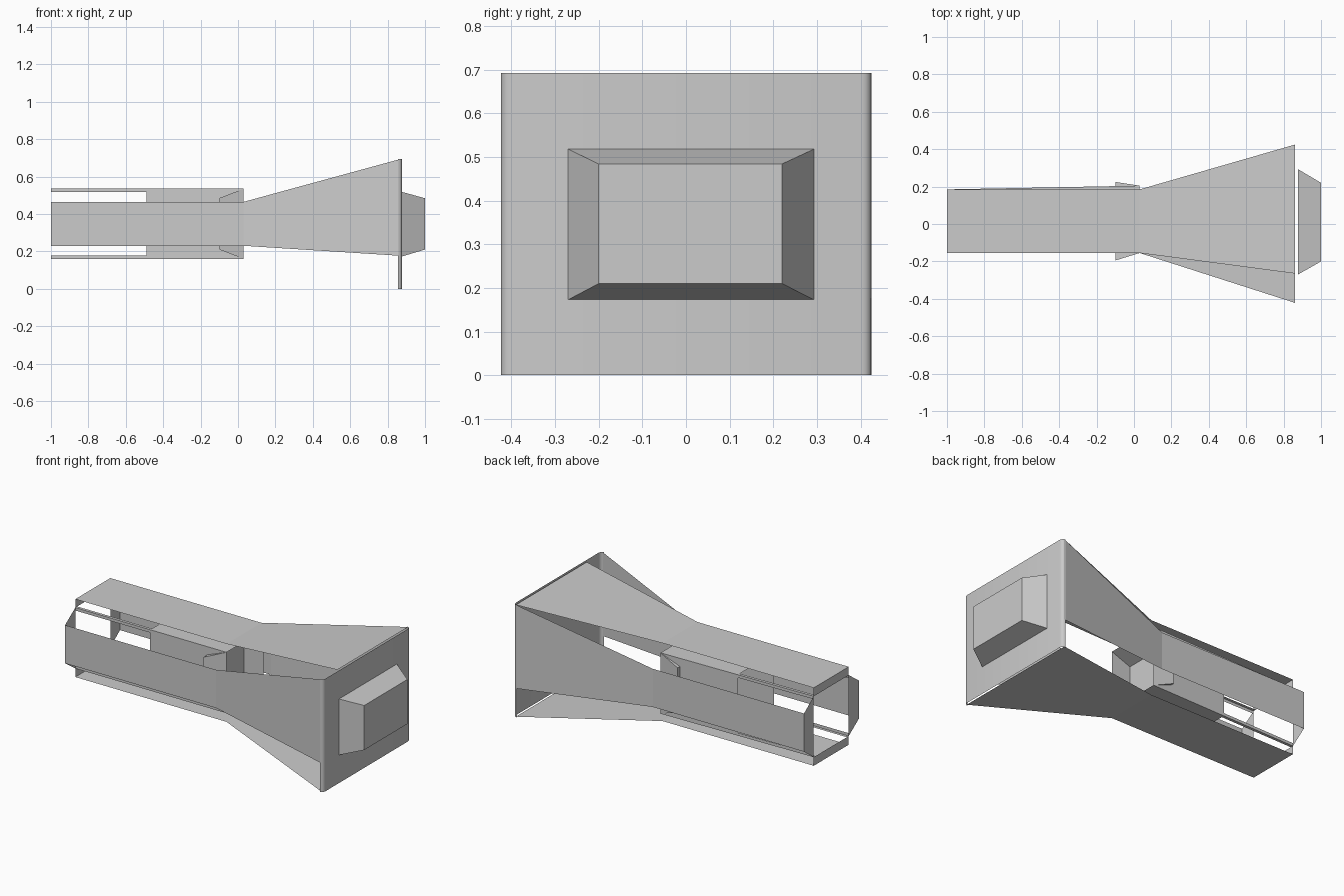
import bpy, math

if "Cube" in bpy.data.objects:
    bpy.data.objects.remove(bpy.data.objects["Cube"])


def make(name, verts, faces):
    mesh = bpy.data.meshes.new(name)
    mesh.from_pydata(verts, [], faces)
    mesh.update()
    ob = bpy.data.objects.new(name, mesh)
    bpy.context.collection.objects.link(ob)
    return ob


def strip(name, pairs):
    """Sheet through a series of edges, each given as two points."""
    verts = [p for pair in pairs for p in pair]
    faces = [(2*i, 2*i+1, 2*i+3, 2*i+2) for i in range(len(pairs) - 1)]
    return make(name, verts, faces)


def ring(x, y0, y1, z0, z1):
    return [(x, y0, z0), (x, y1, z0), (x, y1, z1), (x, y0, z1)]


def frustum(name, base, cap):
    sides = [(i, (i+1) % 4, 4 + (i+1) % 4, 4 + i) for i in range(4)]
    return make(name, base + cap, sides + [(4, 5, 6, 7)])


X0, XK, XP = -1.0, 0.03, 0.862          # open end, kink, plate
Y0, Y1, Z0, Z1 = -0.155, 0.185, 0.16, 0.535   # inner frame
XC, YB = -0.49, 0.205                   # rail end, back wall at kink

# Outer panels: inward lip, straight run, flare
for name, z, zi, zp, yp0 in (("top_panel", 0.587, Z1, 0.692, -0.265),
                             ("bottom_panel", 0.107, Z0, 0.003, -0.422)):
    strip(name, [[(X0, Y0, zi), (X0, Y1, zi)],
                 [(X0, Y0, z), (X0, Y1, z)],
                 [(XK, Y0, z), (XK, Y1, z)],
                 [(XP, yp0, zp), (XP, 0.425, zp)]])
for name, y, yi, yp in (("front_panel", -0.255, Y0, -0.422),
                        ("back_panel", 0.28, Y1, 0.425)):
    strip(name, [[(X0, yi, Z0), (X0, yi, Z1)],
                 [(X0, y, 0.23), (X0, y, 0.465)],
                 [(XK, y, 0.23), (XK, y, 0.465)],
                 [(XP, yp, 0.177), (XP, yp, 0.692)]])

# Inner tube
yc = Y1 + (YB - Y1) * (XC - X0) / (XK - X0)
a, b = ring(XC, Y0, yc, Z0, Z1), ring(XK, Y0, YB, Z0, Z1)
make("inner_tube", a + b,
     [(i, (i+1) % 4, 4 + (i+1) % 4, 4 + i) for i in range(4)])

# Four thin corner rails from the tube to the open end
w = 0.018
for side, ya, yb, dy in (("front", Y0, Y0, w), ("back", Y1, yc, -w)):
    for level, z, dz in (("lower", Z0, w), ("upper", Z1, -w)):
        make(f"{level}_{side}_rail",
             [(X0, ya, z), (XC, yb, z), (XC, yb, z+dz), (X0, ya, z+dz),
              (X0, ya+dy, z), (XC, yb+dy, z)],
             [(0, 1, 2, 3), (0, 1, 5, 4)])

# Block closing the inner tube
frustum("inner_block", ring(XK, Y0, YB, Z0, Z1),
        ring(-0.10, -0.195, 0.225, 0.21, 0.485))

# End plate with rolled vertical edges
r, xp = 0.022, 0.877
arc = [i * math.pi / 8 for i in range(5)]
prof = [(xp - r + r*math.sin(t), -0.424 + r - r*math.cos(t)) for t in arc]
prof += [(xp - r + r*math.cos(t), 0.425 - r + r*math.sin(t)) for t in arc]
plate = strip("end_plate", [[(x, y, 0.0), (x, y, 0.693)] for x, y in prof])
bpy.context.view_layer.objects.active = plate
plate.select_set(True)
bpy.ops.object.shade_smooth_by_angle()

# Outer block on the plate
frustum("outer_block", ring(xp, -0.27, 0.293, 0.173, 0.518),
        ring(1.0, -0.2, 0.22, 0.21, 0.484))
